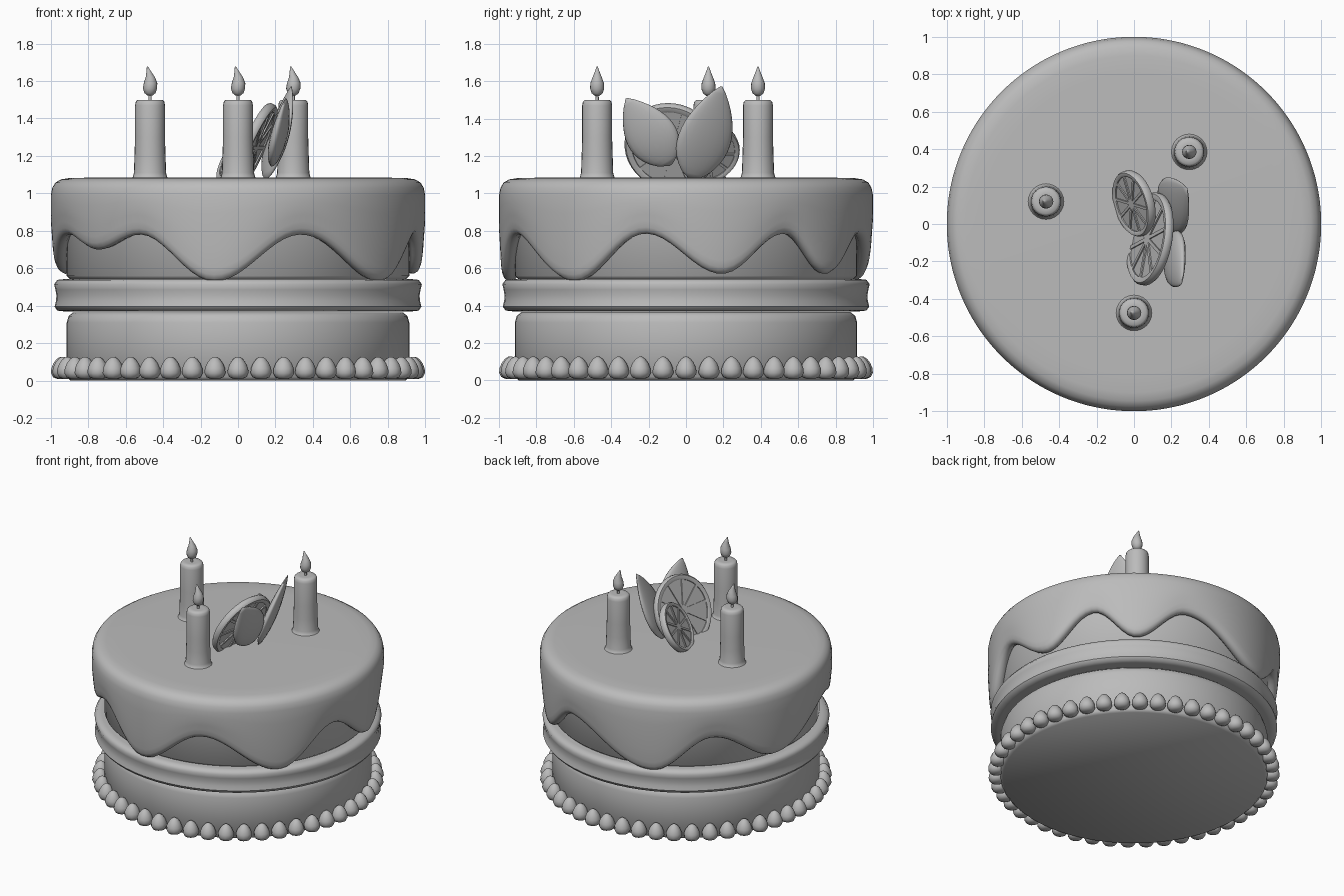
import bpy
from math import sin, cos, pi, radians
from mathutils import Vector, Matrix

cube = bpy.data.objects.get("Cube")
if cube:
    bpy.data.objects.remove(cube, do_unlink=True)

grey = bpy.data.materials.new("plain_grey")
grey.use_nodes = True
grey.diffuse_color = (0.5, 0.5, 0.5, 1)
grey.node_tree.nodes["Principled BSDF"].inputs["Base Color"].default_value = (0.5, 0.5, 0.5, 1)


def build(name, verts, faces, matrix=Matrix(), angle=50):
    mesh = bpy.data.meshes.new(name)
    mesh.from_pydata([matrix @ Vector(v) for v in verts], [], faces)
    mesh.materials.append(grey)
    mesh.shade_smooth()
    mesh.set_sharp_from_angle(angle=radians(angle))
    obj = bpy.data.objects.new(name, mesh)
    bpy.context.collection.objects.link(obj)
    return obj


def loft(name, rings, matrix=Matrix(), closed=False, angle=50):
    """Skin rings of equal length, running upwards; cap the ends unless closed."""
    n, m = len(rings[0]), len(rings)
    verts = [p for ring in rings for p in ring]
    faces = []
    for i in range(m if closed else m - 1):
        a, b = i * n, (i + 1) % m * n
        for j in range(n):
            k = (j + 1) % n
            faces.append((a + j, a + k, b + k, b + j))
    if not closed:
        faces.append(tuple(reversed(range(n))))
        faces.append(tuple(range((m - 1) * n, m * n)))
    return build(name, verts, faces, matrix, angle)


def circle(rx, z, n, ry=None, dx=0.0):
    ry = rx if ry is None else ry
    return [(dx + rx * cos(2 * pi * j / n), ry * sin(2 * pi * j / n), z) for j in range(n)]


def lathe(name, profile, n=64, matrix=Matrix(), closed=False, angle=50):
    return loft(name, [circle(r, z, n) for r, z in profile], matrix, closed, angle)


def frame(origin, side, other, up):
    m = Matrix((side, other, up)).transposed().to_4x4()
    m.translation = origin
    return m


# Cake layers and filling
lathe("lower_cake", [(.895, 0), (.915, .02), (.915, .31), (.905, .345), (.88, .365)])
lathe("filling_band", [(.93, .37), (.965, .374), (.98, .395), (.972, .425), (.97, .455),
                       (.975, .485), (.982, .515), (.965, .538), (.93, .542)])
lathe("upper_cake", [(.895, .54), (.915, .56), (.915, 1.0)])

# Icing edge: alternating peaks and drips as (degrees, height)
EDGE = [(-160, .78), (-141, .70), (-123, .78), (-97.5, .53), (-69.5, .78), (-38, .53),
        (-13, .785), (11.5, .57), (33, .785), (51, .57), (72, .785), (111, .53),
        (136, .78), (164, .57), (200, .78)]


def edge_height(deg):
    if deg < EDGE[0][0]:
        deg += 360
    for (a, za), (b, zb) in zip(EDGE, EDGE[1:]):
        if a <= deg <= b:
            t = (1 - cos(pi * (deg - a) / (b - a))) / 2
            return za + (zb - za) * t
    return EDGE[0][1]


N = 144
heights = [edge_height(j * 360 / N - 180) for j in range(N)]


def icing_ring(r, height):
    return [(r * cos(2 * pi * j / N - pi), r * sin(2 * pi * j / N - pi), height(h))
            for j, h in enumerate(heights)]


rings = [icing_ring(r, lambda h, d=d: h + d)
         for r, d in [(.905, .03), (.93, .004), (.955, 0), (.975, .012), (.985, .035), (.99, .07)]]
rings += [icing_ring(.99 + .01 * min(1, 2 * t), lambda h, t=t: h + .07 + (.92 - h) * t)
          for t in (.25, .5, .75, 1)]
rings += [icing_ring(r, lambda h, z=z: z)
          for r, z in [(.992, 1.03), (.975, 1.058), (.945, 1.075), (.9, 1.082), (.8, 1.084)]]
loft("icing", rings, angle=80)

# Piped beads around the base
BEADS = 48
for i in range(BEADS):
    a = 2 * pi * i / BEADS
    place = Matrix.Translation((.943 * cos(a), .943 * sin(a), 0))
    lathe("base_bead", [(.02, .008), (.044, .018), (.056, .04), (.054, .065),
                        (.043, .092), (.026, .115), (.008, .127)], 12, place, angle=80)

# Candles, each with a wick and a flame
for x, y in [(-.47, .12), (.295, .385), (0, -.475)]:
    place = Matrix.Translation((x, y, 0))
    lathe("candle", [(.105, 1.075), (.092, 1.087), (.086, 1.11), (.083, 1.2), (.08, 1.3),
                     (.08, 1.47), (.076, 1.49), (.066, 1.5), (.04, 1.5)], 24, place)
    lathe("wick", [(.009, 1.49), (.008, 1.54)], 8, place)
    flame = [(.012, 1.522, 0), (.029, 1.535, 0), (.038, 1.56, 0), (.036, 1.59, .003),
             (.025, 1.62, .002), (.013, 1.65, -.006), (.003, 1.678, -.014)]
    loft("flame", [circle(r, z, 16, dx=d) for r, z, d in flame], place, angle=80)


# Citrus slices: thin pulp disc, raised rind and raised spokes
def citrus_slice(center, radius, heading, tilt):
    flat = Vector((cos(heading), sin(heading), 0))
    up = flat * cos(tilt) + Vector((0, 0, sin(tilt)))
    side = Vector((-sin(heading), cos(heading), 0))
    m = frame(center, side, up.cross(side), up)
    r, t = radius, .024
    lathe("citrus_pulp", [(r * .9, -t / 2), (r * .9, t / 2)], 40, m)
    lathe("citrus_rind", [(r * .84, -t * .8), (r * .88, -t), (r * .96, -t), (r, -t * .5),
                          (r, t * .5), (r * .96, t), (r * .88, t), (r * .84, t * .8)],
          40, m, closed=True)
    lathe("citrus_core", [(r * .09, -t * .8), (r * .09, t * .8)], 12, m)
    for i in range(10):
        w = .02 * r / .25 / 2
        bar = [[(0, -w, z), (r * .86, -w, z), (r * .86, w, z), (0, w, z)] for z in (-t * .8, t * .8)]
        loft("citrus_spoke", bar, m @ Matrix.Rotation(2 * pi * i / 10, 4, "Z"))


citrus_slice((.085, -.08, 1.25), .25, radians(170), radians(24))
citrus_slice((0, .11, 1.215), .18, radians(196), radians(30))


# Plump pointed leaves
def leaf(base, tip, facing, half_width, thickness):
    base, tip = Vector(base), Vector(tip)
    along = tip - base
    length = along.length
    along.normalize()
    side = along.cross(Vector(facing)).normalized()
    m = frame(base, side, along.cross(side), along)
    rings = []
    for i in range(15):
        u = .005 + .99 * i / 14
        w = sin(pi * u ** .8) ** .8
        rings.append(circle(half_width * w, length * u, 20, thickness * w))
    loft("leaf", rings, m, angle=80)


leaf((.15, .03, 1.07), (.285, .19, 1.575), (.92, .38, 0), .152, .036)
leaf((.19, -.08, 1.15), (.255, -.32, 1.51), (.92, -.3, 0), .14, .04)
